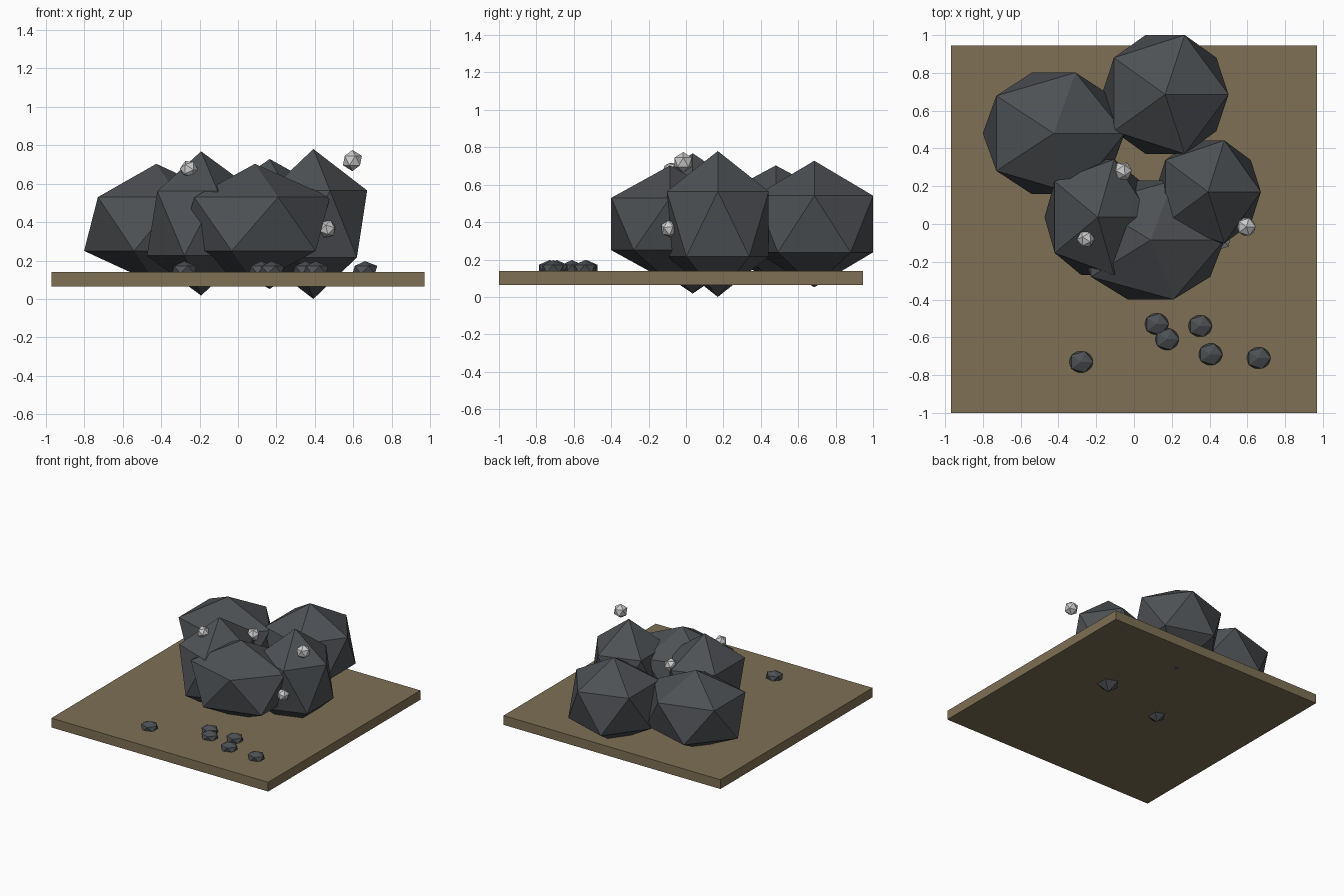
import bpy, math

if "Cube" in bpy.data.objects:
    bpy.data.objects.remove(bpy.data.objects["Cube"])


def material(name, colour):
    m = bpy.data.materials.new(name)
    m.diffuse_color = (*colour, 1)
    m.use_nodes = True
    m.node_tree.nodes["Principled BSDF"].inputs["Base Color"].default_value = m.diffuse_color
    return m


rock = material("dark_stone", (0.075, 0.082, 0.09))
earth = material("brown_earth", (0.21, 0.16, 0.09))
crystal = material("pale_crystal", (0.6, 0.6, 0.6))


def stone(name, centre, radii, mat, rotation=(0, 0, 0)):
    """Faceted twenty-sided stone with separate radii per axis."""
    bpy.ops.mesh.primitive_ico_sphere_add(subdivisions=1, radius=1, location=centre)
    ob = bpy.context.object
    ob.name = name
    ob.scale = radii
    ob.rotation_euler = rotation
    ob.data.materials.append(mat)
    return ob


# ground slab
bpy.ops.mesh.primitive_cube_add(size=1, location=(0, -0.027, 0.102))
slab = bpy.context.object
slab.name = "ground_slab"
slab.scale = (1.94, 1.945, 0.075)
slab.data.materials.append(earth)

# large boulders
boulders = {
    "boulder_right": ((0.392, 0.17, 0.39), (0.313, 0.32, 0.39)),
    "boulder_left": ((-0.192, 0.036, 0.393), (0.315, 0.36, 0.375)),
    "boulder_front": ((0.088, -0.085, 0.39), (0.437, 0.37, 0.313)),
    "boulder_back_left": ((-0.425, 0.48, 0.39), (0.42, 0.378, 0.313)),
    "boulder_back_right": ((0.165, 0.686, 0.39), (0.375, 0.37, 0.338)),
}
for name, (centre, radii) in boulders.items():
    stone(name, centre, radii, rock)

# flat pebbles in front of the boulders
pebbles = [(-0.28, -0.73), (0.12, -0.53), (0.175, -0.61),
           (0.35, -0.54), (0.405, -0.69), (0.66, -0.71)]
for i, (x, y) in enumerate(pebbles):
    stone(f"pebble_{i + 1}", (x, y, 0.152), (0.072, 0.066, 0.045), rock)

# small pale crystals
crystals = [((0.595, -0.015, 0.72), 0.055, (0, 0, 0)),
            ((-0.255, -0.08, 0.675), 0.048, (0.4, 0.5, 0.2)),
            ((0.465, -0.09, 0.365), 0.048, (0.3, 0.2, 0.6)),
            ((-0.06, 0.28, 0.57), 0.052, (0.5, 0.1, 0.3))]
for i, (centre, r, rot) in enumerate(crystals):
    stone(f"crystal_{i + 1}", centre, (r, r, r), crystal, rot)
